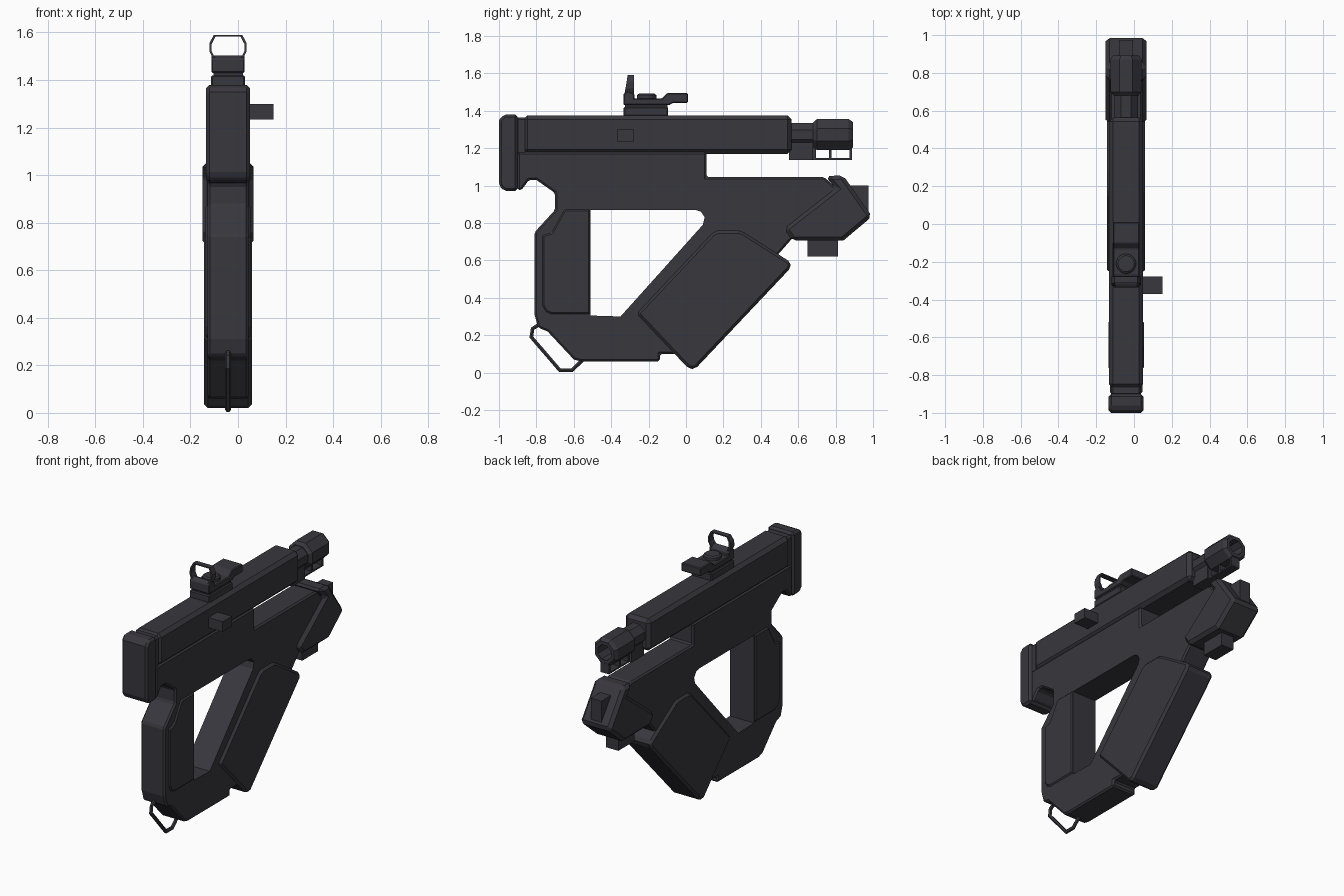
import bpy, bmesh, math
from mathutils import Vector

if "Cube" in bpy.data.objects:
    bpy.data.objects.remove(bpy.data.objects["Cube"])

CX = -0.042  # centre plane of the body

metal = bpy.data.materials.new("dark_gunmetal")
metal.diffuse_color = (0.040, 0.038, 0.047, 1)
metal.use_nodes = True
metal.node_tree.nodes["Principled BSDF"].inputs["Base Color"].default_value = metal.diffuse_color


def finish(name, bm, bevel=0.0):
    bmesh.ops.recalc_face_normals(bm, faces=bm.faces)
    me = bpy.data.meshes.new(name)
    bm.to_mesh(me)
    bm.free()
    me.materials.append(metal)
    ob = bpy.data.objects.new(name, me)
    bpy.context.collection.objects.link(ob)
    if bevel:
        m = ob.modifiers.new("chamfer", 'BEVEL')
        m.width = bevel
        m.segments = 1
        m.limit_method = 'ANGLE'
        m.angle_limit = math.radians(40)
    return ob


def prism(name, pts, half, bevel=0.0, cx=CX):
    """Side profile (y, z) extruded across x."""
    bm = bmesh.new()
    a = [bm.verts.new((cx - half, y, z)) for y, z in pts]
    b = [bm.verts.new((cx + half, y, z)) for y, z in pts]
    bm.faces.new(a)
    bm.faces.new(b[::-1])
    n = len(pts)
    for i in range(n):
        j = (i + 1) % n
        bm.faces.new((a[i], b[i], b[j], a[j]))
    return finish(name, bm, bevel)


def box(name, y0, y1, z0, z1, half, bevel=0.0, cx=CX):
    return prism(name, [(y0, z0), (y1, z0), (y1, z1), (y0, z1)], half, bevel, cx)


def lathe(name, prof, sides, centre, axis):
    """Rings of (distance along axis, flat radius); axis is 'Y' or 'Z'."""
    bm = bmesh.new()
    k = 1 / math.cos(math.pi / sides)
    rings = []
    for d, r in prof:
        ring = []
        for i in range(sides):
            t = (i + 0.5) * 2 * math.pi / sides
            u, v = r * k * math.cos(t), r * k * math.sin(t)
            off = Vector((u, d, v)) if axis == 'Y' else Vector((u, v, d))
            ring.append(bm.verts.new(Vector(centre) + off))
        rings.append(ring)
    for p, q in zip(rings, rings[1:]):
        for i in range(sides):
            j = (i + 1) % sides
            bm.faces.new((p[i], p[j], q[j], q[i]))
    bm.faces.new(rings[0])
    bm.faces.new(rings[-1])
    return finish(name, bm)


# Frame with grip, and the opening cut through it
frame = prism("frame", [
    (-0.9, 1.18), (-0.9, 0.975), (-0.88, 0.975), (-0.84, 1.03), (-0.80, 1.03),
    (-0.70, 0.96), (-0.70, 0.87), (-0.81, 0.75), (-0.81, 0.31), (-0.79, 0.24),
    (-0.74, 0.22), (-0.60, 0.07), (-0.56, 0.06), (-0.14, 0.06), (-0.14, 0.10),
    (0.0, 0.10), (0.50, 0.64), (0.57, 0.72), (0.80, 0.75), (0.80, 0.99),
    (0.74, 1.045), (0.11, 1.045), (0.11, 1.18)], 0.086, 0.01)
cutter = prism("opening_cutter", [
    (-0.51, 0.87), (0.05, 0.87), (0.08, 0.86), (0.10, 0.83), (0.09, 0.79),
    (-0.35, 0.30), (-0.51, 0.305)], 0.3)
cutter.hide_render = True
cutter.display_type = 'WIRE'
cut = frame.modifiers.new("opening", 'BOOLEAN')
cut.operation = 'DIFFERENCE'
cut.solver = 'EXACT'
cut.object = cutter

# Grip panels, magazine housing and front block
prism("grip_panel", [
    (-0.65, 0.875), (-0.511, 0.875), (-0.511, 0.31), (-0.72, 0.31), (-0.75, 0.325),
    (-0.77, 0.36), (-0.77, 0.735), (-0.72, 0.75)], 0.094, 0.01)
prism("magazine", [
    (-0.265, 0.315), (0.015, 0.02), (0.05, 0.02), (0.56, 0.56), (0.56, 0.59),
    (0.31, 0.75), (0.28, 0.76), (0.17, 0.76), (0.14, 0.745)], 0.1, 0.018)
prism("front_block", [
    (0.745, 1.05), (0.84, 1.055), (0.995, 0.835), (0.84, 0.705), (0.57, 0.705),
    (0.525, 0.77), (0.80, 0.985)], 0.108, 0.02)
box("front_stud", 0.84, 0.975, 0.84, 1.0, 0.038)
box("lower_stud", 0.65, 0.813, 0.62, 0.73, 0.045)

# Slide, rear cap and charging handle
box("slide", -0.87, 0.565, 1.17, 1.375, 0.09, 0.022)
box("slide_neck", -0.91, -0.85, 1.165, 1.365, 0.08, 0.012)
prism("rear_cap", [
    (-1.0, 1.35), (-0.975, 1.38), (-0.90, 1.38), (-0.90, 0.97), (-0.97, 0.97),
    (-1.0, 1.0)], 0.092, 0.014)
box("charging_handle", -0.37, -0.277, 1.235, 1.30, 0.06, cx=0.09)

# Barrel, hollow muzzle and the guard below
BC = (CX, 0, 1.272)
lathe("barrel", [(0.54, 0.062), (0.70, 0.062)], 8, BC, 'Y')
lathe("muzzle", [(0.68, 0.066), (0.70, 0.083), (0.87, 0.083), (0.892, 0.068),
                 (0.892, 0.046), (0.76, 0.046)], 8, BC, 'Y')
box("barrel_lug", 0.55, 0.68, 1.137, 1.23, 0.045)
box("guard_rail", 0.68, 0.887, 1.137, 1.147, 0.03)
for i, y in enumerate((0.687, 0.772, 0.88)):
    box(f"guard_post_{i + 1}", y - 0.007, y + 0.007, 1.14, 1.205, 0.03)

# Reflex sight
box("sight_mount", -0.333, -0.095, 1.37, 1.42, 0.072, 0.006)
box("sight_spacer", -0.325, -0.10, 1.415, 1.435, 0.062)
prism("sight_body", [
    (-0.335, 1.43), (-0.09, 1.43), (-0.07, 1.442), (0.01, 1.442), (0.01, 1.495),
    (-0.10, 1.495), (-0.13, 1.465), (-0.275, 1.465), (-0.275, 1.49),
    (-0.31, 1.505), (-0.335, 1.49)], 0.070, 0.005)
lathe("sight_knob", [(1.46, 0.052), (1.483, 0.052), (1.491, 0.042)], 16,
      (CX, -0.21, 0), 'Z')

# Open window hoop of the sight
half_hoop = [(0.06, 1.59), (0.078, 1.555), (0.078, 1.52), (0.05, 1.465)]
hoop = half_hoop + [(-x, z) for x, z in reversed(half_hoop)]
bm = bmesh.new()
loops = []
for s in (1.0, 0.88):
    for front in (True, False):
        ring = []
        for x, z in hoop:
            y = -0.312 - 0.02 * (1.59 - z) / 0.125 if front else -0.277
            ring.append(bm.verts.new((CX + x * s, y, 1.53 + (z - 1.53) * s)))
        loops.append(ring)
order = [loops[0], loops[1], loops[3], loops[2]]
for k in range(4):
    p, q = order[k], order[(k + 1) % 4]
    for i in range(len(hoop)):
        j = (i + 1) % len(hoop)
        bm.faces.new((p[i], p[j], q[j], q[i]))
finish("sight_window", bm)

# Sling loop at the heel of the grip
path = [(-0.78, 0.26), (-0.82, 0.235), (-0.827, 0.19), (-0.675, 0.013),
        (-0.61, 0.013), (-0.55, 0.07)]
cu = bpy.data.curves.new("sling_loop", 'CURVE')
cu.dimensions = '3D'
cu.bevel_depth = 0.012
cu.bevel_resolution = 1
sp = cu.splines.new('POLY')
sp.points.add(len(path) - 1)
for p, (y, z) in zip(sp.points, path):
    p.co = (CX, y, z, 1)
sp.use_smooth = False
cu.materials.append(metal)
bpy.context.collection.objects.link(bpy.data.objects.new("sling_loop", cu))
